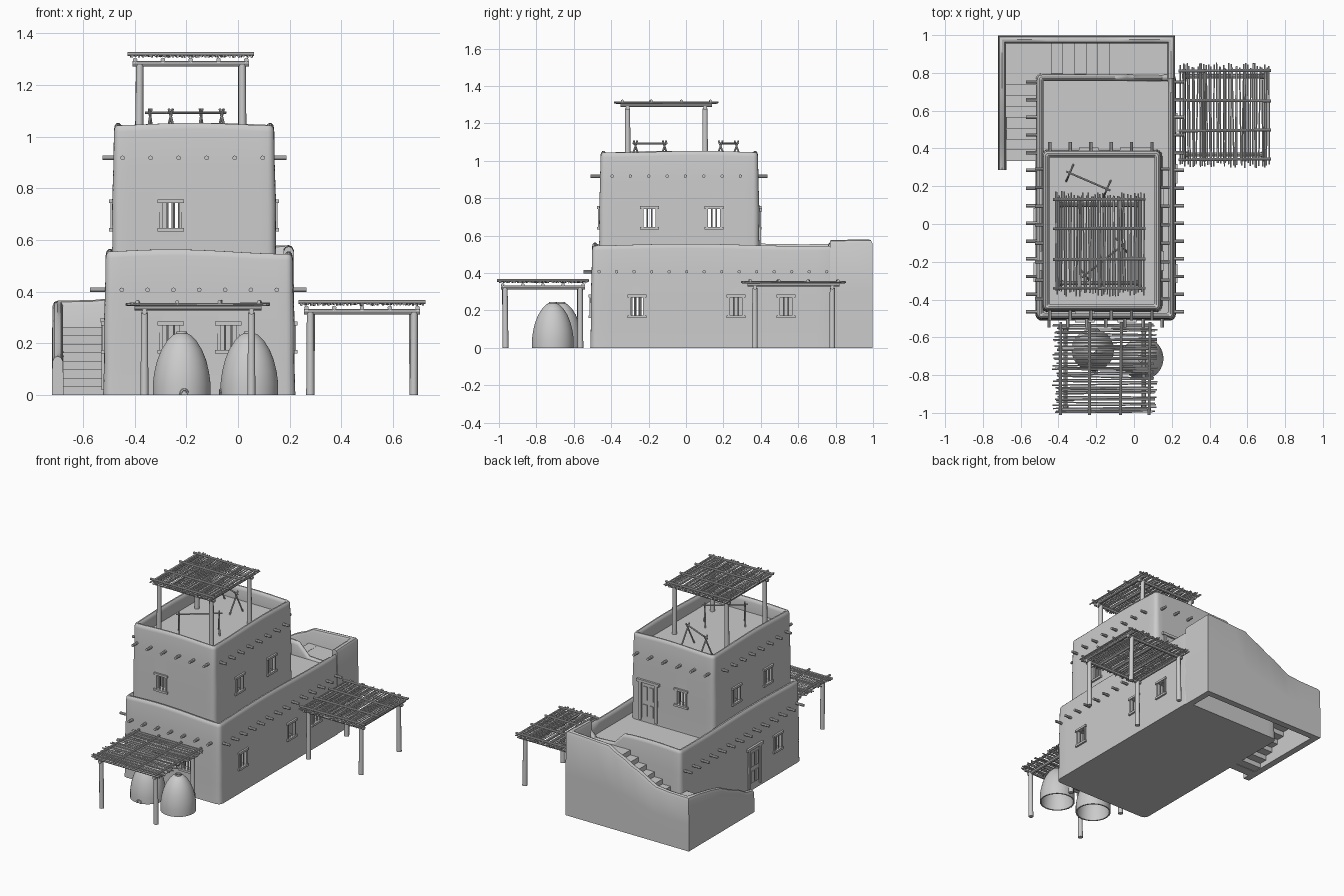
import bpy, bmesh, math, random
from mathutils import Vector, Matrix

if "Cube" in bpy.data.objects:
    bpy.data.objects.remove(bpy.data.objects["Cube"])

random.seed(4)
GREY = bpy.data.materials.new("plain grey clay")
GREY.diffuse_color = (0.6, 0.6, 0.6, 1)
GREY.use_nodes = True
GREY.node_tree.nodes["Principled BSDF"].inputs["Base Color"].default_value = GREY.diffuse_color


def finish(bm, name, smooth=True):
    bmesh.ops.recalc_face_normals(bm, faces=bm.faces)
    me = bpy.data.meshes.new(name)
    bm.to_mesh(me)
    bm.free()
    ob = bpy.data.objects.new(name, me)
    bpy.context.collection.objects.link(ob)
    me.materials.append(GREY)
    if smooth:
        smooth_it(ob)
    return ob


def activate(ob):
    bpy.ops.object.select_all(action='DESELECT')
    ob.select_set(True)
    bpy.context.view_layer.objects.active = ob


def smooth_it(ob):
    activate(ob)
    bpy.ops.object.shade_smooth_by_angle(angle=math.radians(40))


def box(bm, x0, x1, y0, y1, z0, z1, m=Matrix()):
    t = Matrix.Translation(((x0 + x1) / 2, (y0 + y1) / 2, (z0 + z1) / 2))
    s = Matrix.Diagonal((x1 - x0, y1 - y0, z1 - z0, 1))
    bmesh.ops.create_cube(bm, size=1, matrix=m @ t @ s)


def stick(bm, p, q, r, seg=8, r2=None):
    p, q = Vector(p), Vector(q)
    d = q - p
    m = Matrix.Translation((p + q) / 2) @ d.to_track_quat('Z', 'Y').to_matrix().to_4x4()
    bmesh.ops.create_cone(bm, cap_ends=True, segments=seg, radius1=r,
                          radius2=r2 or r, depth=d.length, matrix=m)


def loft(bm, rings, closed=True):
    vs = [[bm.verts.new(p) for p in ring] for ring in rings]
    n = len(vs[0])
    for a, b in zip(vs, vs[1:]):
        for i in range(n if closed else n - 1):
            j = (i + 1) % n
            bm.faces.new((a[i], a[j], b[j], b[i]))
    return vs


def rounded_rect(x0, x1, y0, y1, r, d, edge=18):
    R, pts = max(r - d, 0.006), []
    cs = [(x1 - d - R, y1 - d - R), (x0 + d + R, y1 - d - R),
          (x0 + d + R, y0 + d + R), (x1 - d - R, y0 + d + R)]
    for k, (cx, cy) in enumerate(cs):
        for i in range(5):
            a = math.pi / 2 * (k + i / 4)
            pts.append((cx + R * math.cos(a), cy + R * math.sin(a)))
        (px, py), (nx, ny) = pts[-1], cs[(k + 1) % 4]
        a = math.pi / 2 * (k + 1)
        qx, qy = nx + R * math.cos(a), ny + R * math.sin(a)
        pts += [(px + (qx - px) * i / edge, py + (qy - py) * i / edge) for i in range(1, edge)]
    return pts


# Clay storey: slightly tapering solid with a wavy rounded parapet and sunken roof
def storey(name, x0, x1, y0, y1, z0, floor, top):
    bm = bmesh.new()
    rings = []
    for t in (0, .25, .5, .75, 1):
        d = .009 * t
        rings.append([(x, y, z0 + (top(x, y) - .025 - z0) * t)
                      for x, y in rounded_rect(x0, x1, y0, y1, .035, d + .002 * math.sin(9 * t))])
    for d, drop in ((.013, .01), (.021, .001), (.03, .001), (.038, .009), (.042, .025)):
        rings.append([(x, y, top(x, y) - drop) for x, y in rounded_rect(x0, x1, y0, y1, .035, d)])
    rings.append([(x, y, floor) for x, y in rounded_rect(x0, x1, y0, y1, .035, .042)])
    vs = loft(bm, rings)
    bm.faces.new(vs[0])
    bm.faces.new(vs[-1])
    return finish(bm, name, False)


def cut(ob, boxes):
    for b in boxes:
        bm = bmesh.new()
        box(bm, *b)
        c = finish(bm, "cutter", False)
        c.hide_render = True
        mod = ob.modifiers.new("cut", 'BOOLEAN')
        mod.operation, mod.solver, mod.object = 'DIFFERENCE', 'EXACT', c
        activate(ob)
        bpy.ops.object.modifier_apply(modifier=mod.name)
        bpy.data.objects.remove(c)


def low_top(x, y):
    h = .56 + .009 * math.cos(6.5 * (x + .26)) + .006 * math.cos(5 * y)
    if y > .74 and -.08 < x < .2:      # gap where the stair reaches the roof
        h -= .075 * min(1, (x + .08) / .08, (.2 - x) / .04)
    return h


lower = storey("lower_storey", -.522, .222, -.512, .80, 0, .46, low_top)
upper = storey("upper_storey", -.49, .15, -.467, .395, .45, .96,
               lambda x, y: 1.049 + .005 * math.sin(9 * x + 7 * y))

# Windows and doors: rotation, wall x, wall y, centre z
ROT = {'front': 0, 'right': 90, 'back': 180, 'left': -90}
LOW = [('front', -.26, -.507, .222), ('front', -.037, -.507, .222), ('right', .217, -.262, .222),
       ('right', .217, .267, .222), ('right', .217, .535, .222), ('left', -.517, -.255, .222)]
UP = [('front', -.26, -.462, .695), ('back', -.24, .39, .695)] + \
     [(s, x, y, .695) for s, x in (('right', .145), ('left', -.485)) for y in (-.195, .15)]
W, H = .075, .10


def openings(wins):
    for s, x, y, z in wins:
        a, b = (W / 2, .07) if s in ('front', 'back') else (.07, W / 2)
        yield (x - a, x + a, y - b, y + b, z - H / 2, z + H / 2)


cut(lower, [(-.47, .17, -.46, .75, .03, .42)] + list(openings(LOW)))
cut(upper, [(-.44, .10, -.415, .345, .5, .92)] + list(openings(UP)))
smooth_it(lower)
smooth_it(upper)

bm = bmesh.new()
for s, x, y, z in LOW + UP:
    m = Matrix.Translation((x, y, z)) @ Matrix.Rotation(math.radians(ROT[s]), 4, 'Z')
    for e in (-1, 1):
        box(bm, -W / 2 - .014, W / 2 + .014, -.014, .03, e * H / 2 + e * .005 - .007, e * H / 2 + e * .005 + .007, m)
        box(bm, e * W / 2 - .006, e * W / 2 + .006, -.008, .02, -H / 2, H / 2, m)
        stick(bm, m @ Vector((e * W / 6, 0, -H / 2)), m @ Vector((e * W / 6, 0, H / 2)), .004)
finish(bm, "window_frames", False)

bm = bmesh.new()
for s, x, y, z in (('left', -.515, 0, .02), ('back', .01, .388, .47)):
    m = Matrix.Translation((x, y, z)) @ Matrix.Rotation(math.radians(ROT[s]), 4, 'Z')
    box(bm, -.055, .055, -.006, .02, 0, .26, m)
    box(bm, -.085, .085, -.018, .02, .26, .278, m)
    for e in (-1, 1):
        box(bm, e * .06 - .009, e * .06 + .009, -.014, .02, 0, .262, m)
        for z0, z1 in ((.03, .11), (.14, .235)):
            box(bm, e * .023 - .014, e * .023 + .014, -.011, .0, z0, z1, m)
finish(bm, "doors", False)

# Roof beam ends poking through the walls
bm = bmesh.new()
for i in range(6):
    x = -.447 + .1085 * i
    stick(bm, (x, -.51, .918), (x, -.44, .918), .009)
    stick(bm, (x, .36, .918), (x, .435, .918), .009)
for i in range(8):
    y = -.395 + .098 * i
    stick(bm, (-.525, y, .918), (-.46, y, .918), .009)
    stick(bm, (.11, y, .918), (.187, y, .918), .009)
for i in range(7):
    x = -.45 + .1 * i
    stick(bm, (x, -.548, .407), (x, -.48, .407), .009)
for i in range(14):
    y = -.465 + .0936 * i
    stick(bm, (-.572, y, .407), (-.49, y, .407), .009)
    stick(bm, (.18, y, .407), (.265, y, .407), .009)
finish(bm, "roof_beam_ends")

# Stair: two flights around the back left corner, plus top landing
bm = bmesh.new()
for i in range(8):
    y = .333 + .0575 * i
    box(bm, -.70, -.51, y, y + .0625, max(0, .033 * i - .03), .033 * (i + 1))
box(bm, -.70, -.44, .735, .98, .21, .264)
box(bm, -.52, -.44, .79, .98, .21, .264)
for i in range(6):
    x = -.44 + .062 * i
    box(bm, x, x + .067, .785, .98, .225 + .033 * i, .264 + .033 * (i + 1))
box(bm, -.13, .2, .77, .98, .42, .461)
finish(bm, "stair", False)

# Outer stair wall swept round the corner, falling with the steps
path = [(.196, .77, .575), (.196, .87, .578), (.196, .976, .58), (.1, .976, .576), (0, .976, .57),
        (-.10, .976, .565), (-.16, .976, .53), (-.22, .976, .505), (-.28, .976, .47), (-.34, .976, .445),
        (-.40, .976, .41), (-.46, .976, .378), (-.56, .976, .368), (-.698, .976, .365),
        (-.698, .87, .35), (-.698, .74, .325), (-.698, .64, .30), (-.698, .54, .25), (-.698, .44, .21),
        (-.698, .36, .165), (-.698, .285, .15)]
bm = bmesh.new()
rings = []
for i, (x, y, h) in enumerate(path):
    a = Vector(path[max(i - 1, 0)][:2])
    b = Vector(path[min(i + 1, len(path) - 1)][:2])
    p = Vector((x, y))
    d1 = (p - a).normalized() if i else (b - p).normalized()
    d2 = (b - p).normalized() if i < len(path) - 1 else d1
    n = Vector((d1.y, -d1.x)) + Vector((d2.y, -d2.x))
    n = n * 2 / n.length_squared
    prof = [(-.022, 0), (-.022, h * .5), (-.02, h - .02), (-.013, h - .005), (0, h),
            (.013, h - .005), (.02, h - .02), (.022, h * .5), (.022, 0)]
    rings.append([(x + n.x * o, y + n.y * o, z) for o, z in prof])
vs = loft(bm, rings)
bm.faces.new(vs[0])
bm.faces.new(vs[-1])
finish(bm, "stair_wall")


# Stick shade: four posts, beams, joists, a mat of thin sticks, and battens
def shade(name, cx, cy, z, turn):
    bm = bmesh.new()
    for sx in (-.2, .2):
        for sy in (-.207, .207):
            stick(bm, (sx, sy, 0), (sx + random.uniform(-.005, .005), sy, .32), .016, 10, .014)
    for sy in (-.207, .207):
        stick(bm, (-.225, sy, .322), (.225, sy, .322), .011)
    for i in range(5):
        stick(bm, (-.215 + .1075 * i, -.245, .337), (-.215 + .1075 * i, .245, .337), .009)
    for i in range(38):
        x, j = -.235 + .47 * i / 37, lambda: random.uniform(-.006, .006)
        e, f = random.uniform(.25, .28), random.uniform(.25, .28)
        stick(bm, (x + j(), -e, .351 + j() / 3), (x + j(), f, .351 + j() / 3), .0045, 6)
    for y in (-.235, -.083, .08, .235):
        stick(bm, (-.245, y, .36), (.245, y + random.uniform(-.008, .008), .36), .0075)
    bm.transform(Matrix.Translation((cx, cy, z)) @ Matrix.Rotation(math.radians(turn), 4, 'Z'))
    finish(bm, name)


shade("front_shade", -.155, -.765, 0, 90)
shade("side_shade", .48, .575, 0, 0)
shade("roof_shade", -.183, -.105, .96, 0)


# Beehive ovens: hollow lathed domes with a small draught hole
def oven(name, cx, cy, turn):
    bm = bmesh.new()
    prof = [(.112, 0), (.112, .045), (.106, .09), (.095, .135), (.079, .175), (.057, .21), (.034, .233),
            (.022, .238), (.021, .245), (.014, .245), (.014, .232), (.05, .203), (.086, .135), (.10, .06), (.103, 0)]
    loft(bm, [[(r * math.cos(a), r * math.sin(a), z) for a in (math.tau * k / 32 for k in range(32))]
              for r, z in prof + prof[:1]])
    bmesh.ops.remove_doubles(bm, verts=bm.verts, dist=1e-5)
    arch = [Vector((.013 * math.cos(a), -.112, .008 + .013 * math.sin(a)))
            for a in (math.pi * k / 6 for k in range(7))]
    arch = [Vector((.013, -.112, 0))] + arch + [Vector((-.013, -.112, 0))]
    for p, q in zip(arch, arch[1:]):
        stick(bm, p, q, .005, 6)
    bm.transform(Matrix.Translation((cx, cy, 0)) @ Matrix.Rotation(math.radians(turn), 4, 'Z'))
    finish(bm, name)


oven("left_oven", -.218, -.667, 5)
oven("right_oven", .044, -.712, -85)

# Drying racks on the roof: a ridge pole on two crossed-leg trestles
bm = bmesh.new()
for p, q in (((-.34, .27), (-.143, .185)), ((-.26, -.27), (-.063, -.115))):
    p, q = Vector(p), Vector(q)
    d = (q - p).normalized()
    n = Vector((-d.y, d.x))
    stick(bm, (*(p - d * .02), 1.093), (*(q + d * .02), 1.093), .005)
    for c in (p, q):
        for e in (-1, 1):
            stick(bm, (*(c + n * e * .048), .96), (*(c - n * e * .012), 1.108), .005)
finish(bm, "drying_racks")
